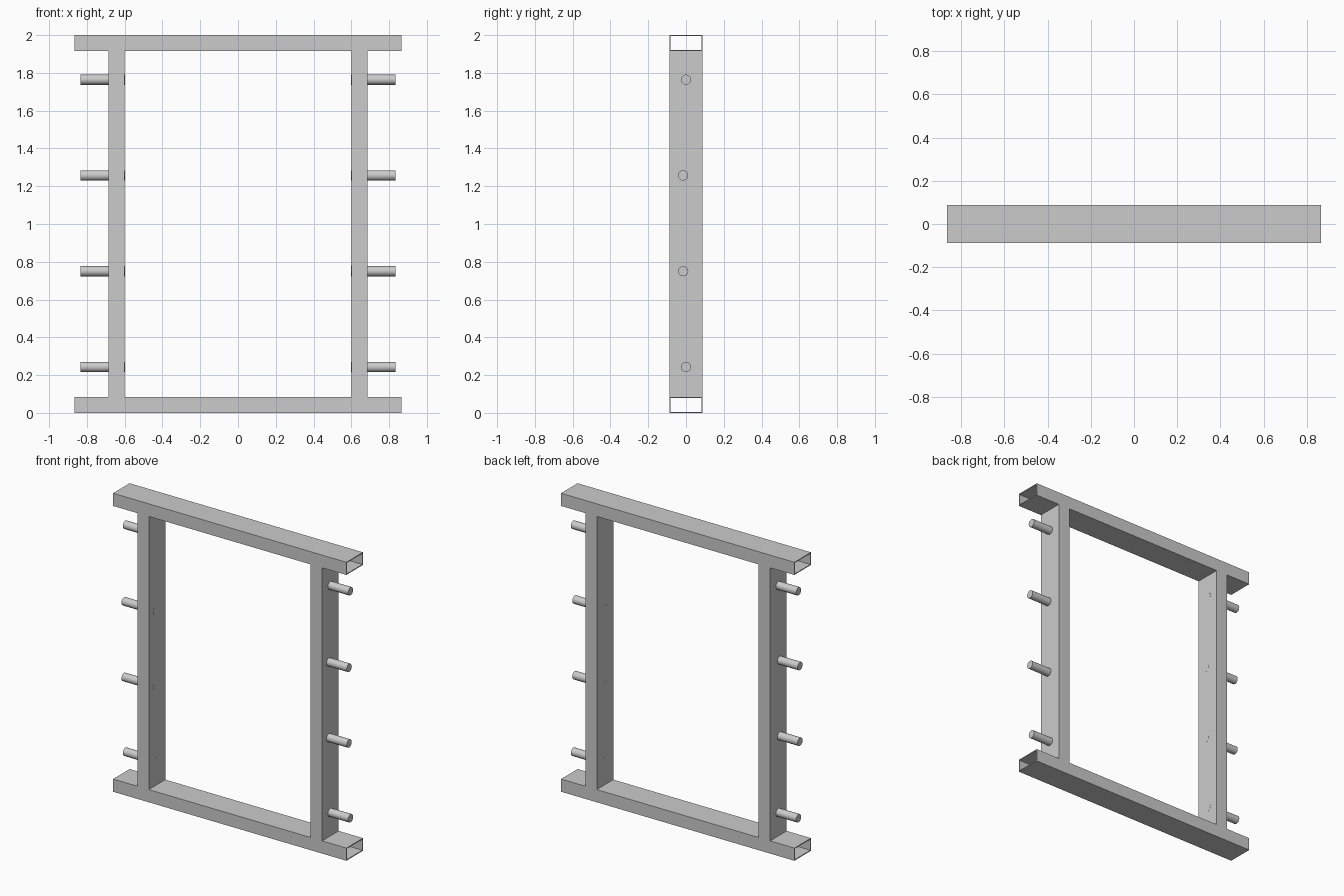
import bpy
import math
import bmesh
from mathutils import Matrix

cube = bpy.data.objects.get("Cube")
if cube:
    bpy.data.objects.remove(cube, do_unlink=True)

WIDTH, HEIGHT, DEPTH = 1.73, 2.0, 0.175
TUBE, WALL = 0.085, 0.006
UPRIGHT_X = 0.6425
PIN_RADIUS, PIN_END = 0.027, 0.835

steel = bpy.data.materials.new("grey steel")
steel.use_nodes = True
GREY = (0.6, 0.6, 0.6, 1)
steel.diffuse_color = GREY
steel.node_tree.nodes["Principled BSDF"].inputs["Base Color"].default_value = GREY


def finish(name, bm, location):
    bmesh.ops.recalc_face_normals(bm, faces=bm.faces)
    mesh = bpy.data.meshes.new(name)
    bm.to_mesh(mesh)
    bm.free()
    mesh.materials.append(steel)
    obj = bpy.data.objects.new(name, mesh)
    obj.location = location
    bpy.context.collection.objects.link(obj)
    return obj


def box_tube(name, length, location, along_x):
    """Open-ended rectangular tube, built upright and laid down if along_x."""
    bm = bmesh.new()
    rings = []
    for inset in (0, WALL):
        a, b = TUBE / 2 - inset, DEPTH / 2 - inset
        for z in (-length / 2, length / 2):
            rings.append([bm.verts.new((x, y, z))
                          for x, y in ((-a, -b), (a, -b), (a, b), (-a, b))])
    outer_low, outer_high, inner_low, inner_high = rings
    for r, s in ((outer_low, outer_high), (outer_high, inner_high),
                 (inner_high, inner_low), (inner_low, outer_low)):
        for i in range(4):
            j = (i + 1) % 4
            bm.faces.new((r[i], r[j], s[j], s[i]))
    if along_x:
        bm.transform(Matrix.Rotation(math.pi / 2, 4, 'Y'))
    return finish(name, bm, location)


def pin(name, side, y, z):
    """Round bar passing through an upright and sticking out sideways."""
    start = UPRIGHT_X - TUBE / 2 - 0.0005
    bm = bmesh.new()
    bmesh.ops.create_cone(bm, cap_ends=True, segments=16, radius1=PIN_RADIUS,
                          radius2=PIN_RADIUS, depth=PIN_END - start,
                          matrix=Matrix.Rotation(math.pi / 2, 4, 'Y'))
    obj = finish(name, bm, (side * (start + PIN_END) / 2, y, z))
    bpy.context.view_layer.objects.active = obj
    obj.select_set(True)
    bpy.ops.object.shade_smooth_by_angle(angle=math.radians(40))
    obj.select_set(False)


bpy.ops.object.select_all(action='DESELECT')

# Horizontal rails
box_tube("bottom_rail", WIDTH, (0, 0, TUBE / 2), True)
box_tube("top_rail", WIDTH, (0, 0, HEIGHT - TUBE / 2), True)

# Uprights and their side pins; the middle pins sit slightly forward
for side, label in ((1, "left"), (-1, "right")):
    box_tube(label + "_upright", HEIGHT - 2 * TUBE,
             (side * UPRIGHT_X, 0, HEIGHT / 2), False)
    for i, y in enumerate((0, -0.015, -0.015, 0)):
        pin(f"{label}_pin_{i + 1}", side, y, 0.243 + i * 0.507)
